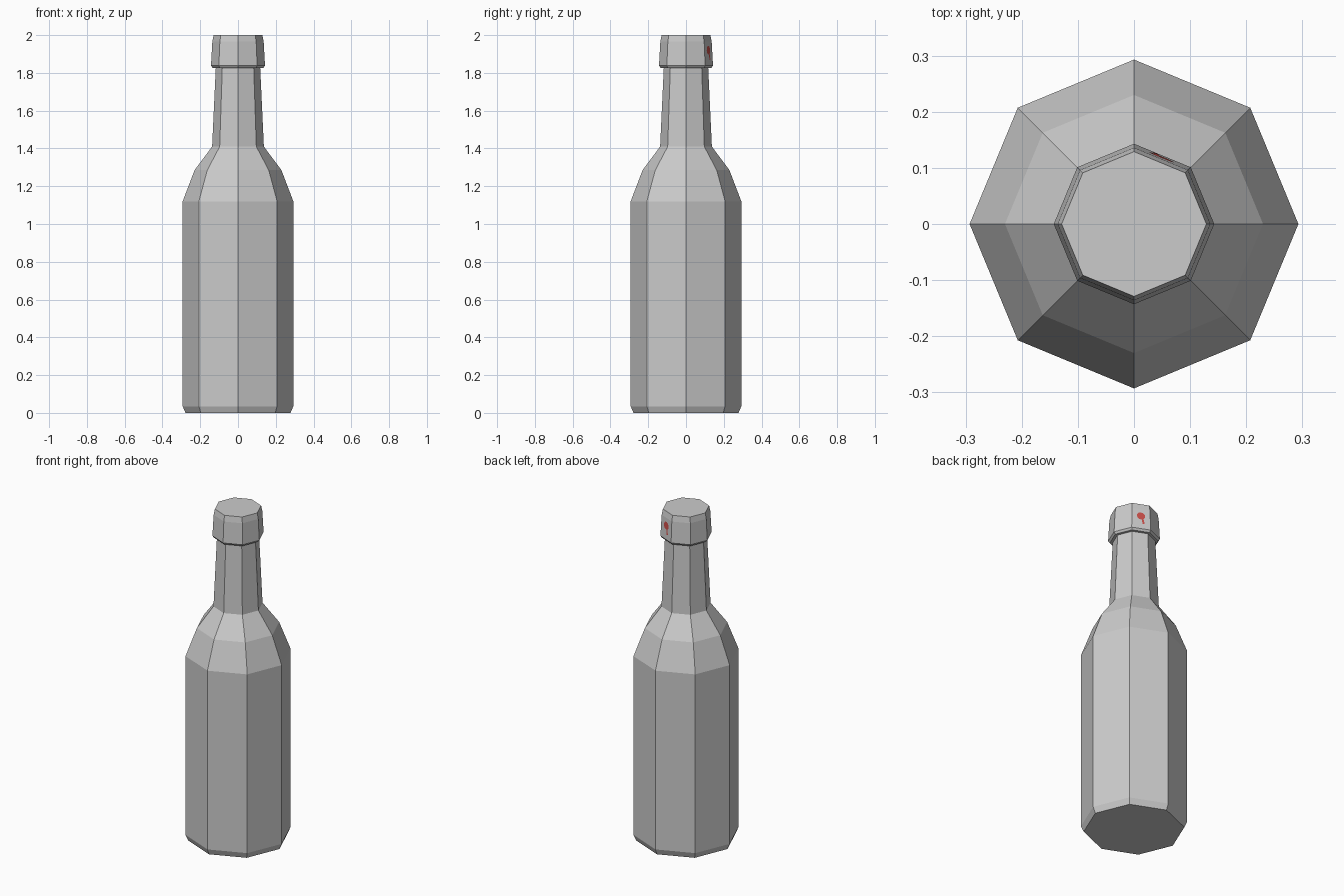
import bpy, bmesh
from math import sin, cos, pi, radians
from mathutils import Vector

if "Cube" in bpy.data.objects:
    bpy.data.objects.remove(bpy.data.objects["Cube"])

SIDES = 8


def lathe(name, profile):
    """Closed octagonal solid from (radius, height) points, bottom to top."""
    bm = bmesh.new()
    rings = [[bm.verts.new((r * cos(2 * pi * i / SIDES), r * sin(2 * pi * i / SIDES), z))
              for i in range(SIDES)] for r, z in profile]
    for low, high in zip(rings, rings[1:]):
        for i in range(SIDES):
            j = (i + 1) % SIDES
            bm.faces.new((low[i], low[j], high[j], high[i]))
    bm.faces.new(rings[0][::-1])
    bm.faces.new(rings[-1])
    return finish(name, bm)


def finish(name, bm):
    mesh = bpy.data.meshes.new(name)
    bm.to_mesh(mesh)
    bm.free()
    obj = bpy.data.objects.new(name, mesh)
    bpy.context.collection.objects.link(obj)
    return obj


# Bottle: chamfered base, straight body, two-step shoulder, tapered neck
lathe("bottle", [(0.278, 0), (0.293, 0.035), (0.293, 1.12), (0.23, 1.285),
                 (0.137, 1.41), (0.117, 1.84)])

# Cap: chamfered underside, slightly tapered wall, bevelled top
R_LOW, Z_LOW, R_HIGH, Z_HIGH = 0.143, 1.838, 0.136, 1.965
lathe("cap", [(0.134, 1.826), (R_LOW, Z_LOW), (R_HIGH, Z_HIGH), (0.129, 2.0)])

# Red spot with a short drip, lying on the back right cap face
angle = radians(67.5)
out = Vector((cos(angle), sin(angle), 0))
side = Vector((-sin(angle), cos(angle), 0))
apothem = cos(pi / SIDES)


def on_cap(u, z):
    t = (z - Z_LOW) / (Z_HIGH - Z_LOW)
    r = (R_LOW + (R_HIGH - R_LOW) * t) * apothem + 0.0008
    return out * r + side * u + Vector((0, 0, z))


bm = bmesh.new()
spot = [(0.024 * cos(2 * pi * i / 12), 1.92 + 0.023 * sin(2 * pi * i / 12)) for i in range(12)]
drip = [(0.004, 1.9), (0.008, 1.868), (0.02, 1.872), (0.014, 1.902)]
for outline in (spot, drip):
    bm.faces.new([bm.verts.new(on_cap(u, z)) for u, z in outline])
mark = finish("red_spot", bm)
red = bpy.data.materials.new("red")
red.diffuse_color = (0.6, 0.08, 0.07, 1)
red.use_nodes = True
red.node_tree.nodes["Principled BSDF"].inputs["Base Color"].default_value = red.diffuse_color
mark.data.materials.append(red)
